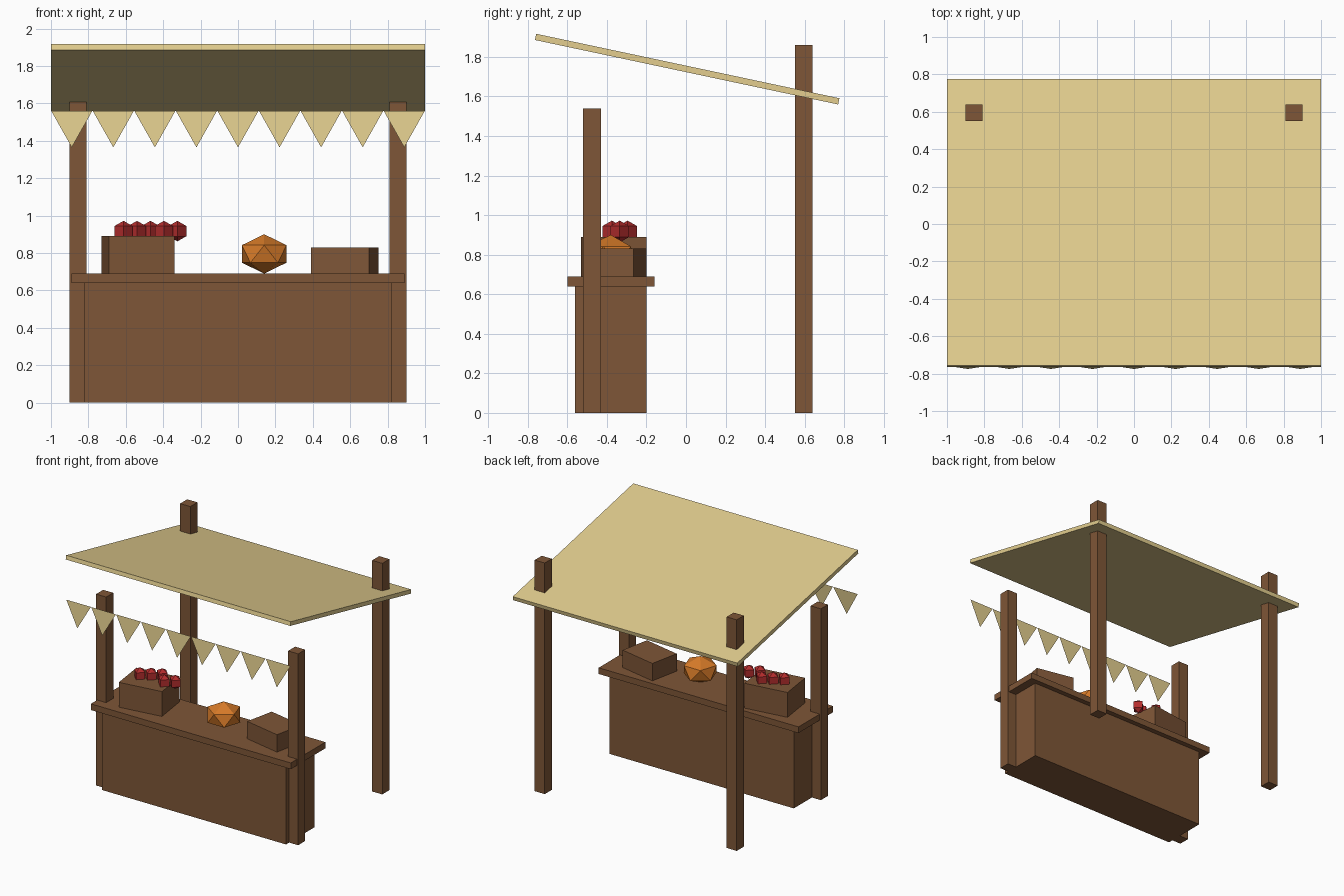
import bpy, bmesh
from math import radians

cube = bpy.data.objects.get("Cube")
if cube:
    bpy.data.objects.remove(cube, do_unlink=True)


def material(name, rgb):
    # 8-bit sRGB to linear
    lin = [((c / 255 + 0.055) / 1.055) ** 2.4 for c in rgb] + [1]
    m = bpy.data.materials.new(name)
    m.use_nodes = True
    m.diffuse_color = lin
    m.node_tree.nodes["Principled BSDF"].inputs["Base Color"].default_value = lin
    return m


wood = material("wood", (126, 86, 55))
cloth = material("cloth", (227, 206, 143))
orange = material("orange", (214, 122, 40))
red = material("red", (180, 45, 45))


def finish(obj, name, mat):
    obj.name = obj.data.name = name
    obj.data.materials.append(mat)
    return obj


def box(name, center, size, mat, rot=(0, 0, 0)):
    bpy.ops.mesh.primitive_cube_add(size=1, location=center,
                                    rotation=[radians(a) for a in rot])
    obj = bpy.context.object
    obj.scale = size
    return finish(obj, name, mat)


# Posts: short at the front, tall at the back
for side, x in (("left", 0.855), ("right", -0.855)):
    for end, y, h in (("front", -0.475, 1.54), ("back", 0.595, 1.86)):
        box(f"{end}_{side}_post", (x, y, h / 2), (0.09, 0.09, h), wood)

# Counter
box("counter_body", (0, -0.38, 0.32), (1.64, 0.36, 0.64), wood)
box("counter_top", (0, -0.38, 0.665), (1.78, 0.44, 0.05), wood)

# Sloping awning
box("awning", (0, 0.006, 1.738), (2, 1.567, 0.032), cloth, (-12, 0, 0))

# Crates standing slightly askew on the counter
box("fruit_crate", (-0.535, -0.365, 0.79), (0.353, 0.284, 0.2), wood, (0, 0, 8))
box("small_crate", (0.57, -0.352, 0.76), (0.317, 0.245, 0.14), wood, (0, 0, -11.8))

# Pumpkin
bpy.ops.mesh.primitive_ico_sphere_add(subdivisions=1, radius=0.14,
                                      location=(0.14, -0.38, 0.795),
                                      rotation=(0, 0, radians(-90)))
pumpkin = finish(bpy.context.object, "pumpkin", orange)
pumpkin.scale.z = 0.75

# Apples
for i in range(5):
    bpy.ops.mesh.primitive_uv_sphere_add(
        segments=4, ring_count=2, radius=0.055,
        location=(-0.612 + 0.072 * i, -0.375 + 0.04 * (i % 3), 0.917))
    finish(bpy.context.object, f"apple_{i + 1}", red)

# Bunting: a row of flat pennants, tips leaning forward
bm = bmesh.new()
step, half = 2 / 9, 0.11
for i in range(9):
    x = -1 + step * (i + 0.5)
    bm.faces.new([bm.verts.new(p) for p in (
        (x - half, -0.758, 1.56), (x, -0.775, 1.365), (x + half, -0.758, 1.56))])
mesh = bpy.data.meshes.new("bunting")
bm.to_mesh(mesh)
bm.free()
bunting = bpy.data.objects.new("bunting", mesh)
bpy.context.collection.objects.link(bunting)
finish(bunting, "bunting", cloth)
